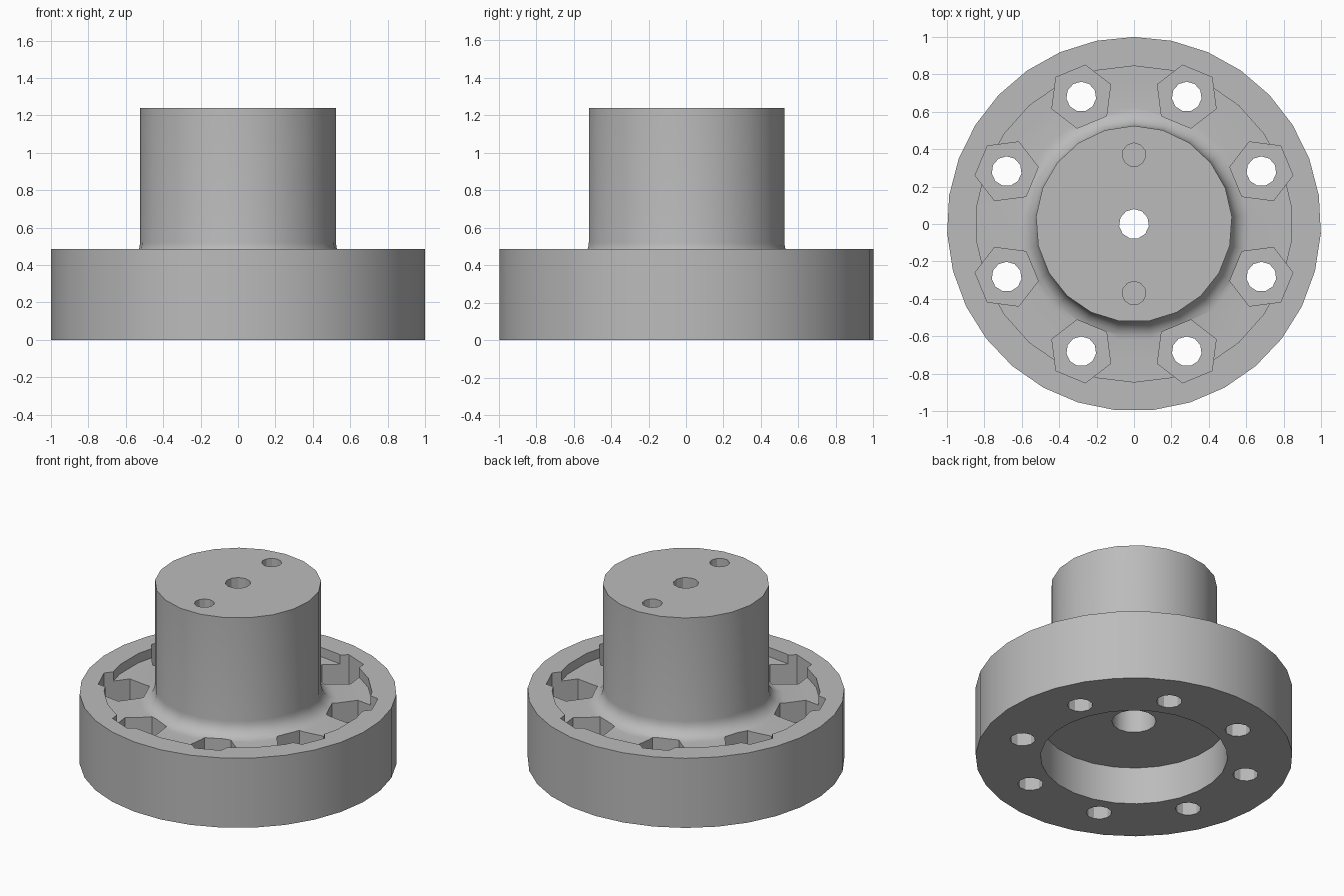
import bpy, bmesh
from math import sin, cos, pi, radians

if "Cube" in bpy.data.objects:
    bpy.data.objects.remove(bpy.data.objects["Cube"], do_unlink=True)

grey = bpy.data.materials.new("plain grey")
grey.use_nodes = True
colour = (0.5, 0.5, 0.5, 1)
grey.diffuse_color = colour
grey.node_tree.nodes["Principled BSDF"].inputs["Base Color"].default_value = colour


def turned(name, profile, sides, centre=(0, 0), start=pi / 2):
    """Solid turned from (radius, height) pairs listed bottom to top."""
    bm = bmesh.new()
    rings = []
    for r, z in profile:
        angles = [start + 2 * pi * i / sides for i in range(sides)]
        rings.append([bm.verts.new((centre[0] + r * cos(a), centre[1] + r * sin(a), z))
                      for a in angles])
    for low, high in zip(rings, rings[1:]):
        for i in range(sides):
            j = (i + 1) % sides
            bm.faces.new((low[i], low[j], high[j], high[i]))
    bm.faces.new(rings[0][::-1])
    bm.faces.new(rings[-1])
    mesh = bpy.data.meshes.new(name)
    bm.to_mesh(mesh)
    bm.free()
    mesh.materials.append(grey)
    obj = bpy.data.objects.new(name, mesh)
    bpy.context.collection.objects.link(obj)
    return obj


def combine(body, tool, operation="DIFFERENCE"):
    """Apply a boolean to the body and drop the tool."""
    mod = body.modifiers.new("cut", "BOOLEAN")
    mod.operation = operation
    mod.solver = "EXACT"
    mod.object = tool
    bpy.context.view_layer.update()
    graph = bpy.context.evaluated_depsgraph_get()
    mesh = bpy.data.meshes.new_from_object(body.evaluated_get(graph))
    body.modifiers.clear()
    body.data = mesh
    bpy.data.objects.remove(tool, do_unlink=True)


TOP, RIM, FLOOR = 1.24, 0.485, 0.42
HUB, FILLET = 0.525, 0.1

# Wide flange with a shallow round recess in its top
body = turned("flanged_hub", [(1, 0), (1, RIM)], 31)
combine(body, turned("recess", [(0.845, FLOOR), (0.845, 1)], 26))

# Hub with a rounded foot
foot = [(HUB + FILLET * (1 - sin(a)), FLOOR + FILLET * (1 - cos(a)))
        for a in [radians(d) for d in range(0, 91, 15)]]
profile = [(HUB + FILLET, 0.3)] + foot + [(HUB, TOP)]
combine(body, turned("hub", profile, 21), "UNION")

# Bore in the underside, stepped centre hole, and two blind pin holes
combine(body, turned("under_bore", [(0.59, -0.1), (0.59, 0.26)], 26))
combine(body, turned("centre_bore", [(0.14, 0.2), (0.14, 1.0)], 14))
combine(body, turned("centre_hole", [(0.08, 0.9), (0.08, 1.4)], 11))
for y in (-0.37, 0.37):
    combine(body, turned("pin_hole", [(0.063, 0.9), (0.063, 1.4)], 11, (0, y)))

# Eight bolt holes with six-sided nut pockets
for i in range(8):
    a = pi / 8 + i * pi / 4
    spot = (0.737 * cos(a), 0.737 * sin(a))
    combine(body, turned("nut_pocket", [(0.17, 0.25), (0.17, RIM + 0.1)], 6, spot, a + pi / 6))
    combine(body, turned("bolt_hole", [(0.08, -0.1), (0.08, 0.4)], 11, spot))

bpy.ops.object.select_all(action="DESELECT")
body.select_set(True)
bpy.context.view_layer.objects.active = body
bpy.ops.object.shade_smooth_by_angle(angle=radians(30))
